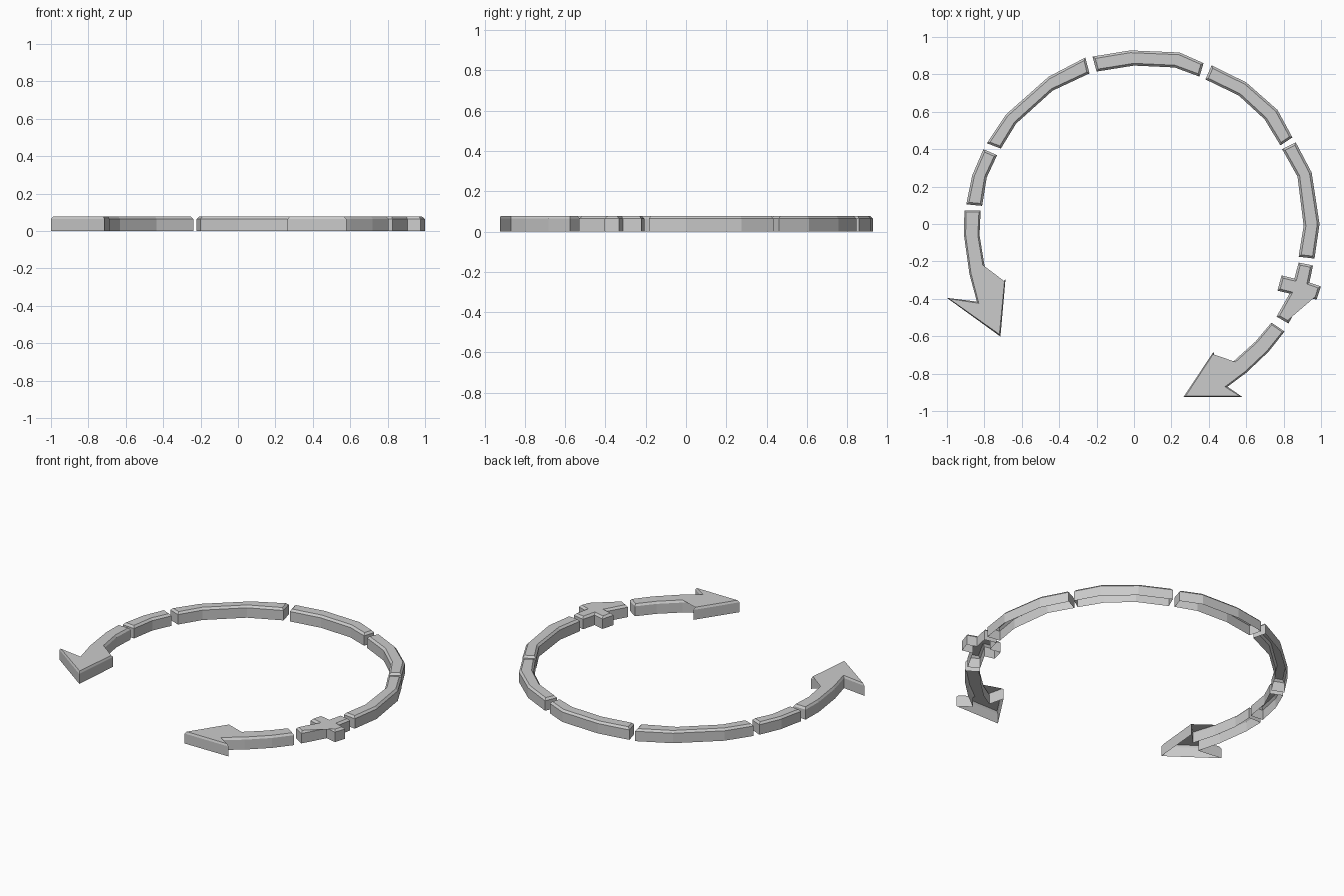
import bpy, bmesh
from mathutils import Vector

WALL, TOP, BEVEL = 0.064, 0.077, 0.012


def inset(points, distance):
    """Offset a counter-clockwise outline inwards, with clamped mitres."""
    result = []
    for i, p in enumerate(points):
        a = (p - points[i - 1]).normalized()
        b = (points[(i + 1) % len(points)] - p).normalized()
        na, nb = Vector((-a.y, a.x)), Vector((-b.y, b.x))
        n = (na + nb).normalized()
        result.append(p + n * min(distance / max(n.dot(na), 0.1), distance * 1.5))
    return result


def open_shell(name, outline, bevel=BEVEL):
    """Hollow-bottomed plate with a chamfered top edge."""
    pts = [Vector(p) for p in outline]
    area = sum(pts[i - 1].cross(pts[i]) for i in range(len(pts)))
    if area < 0:
        pts.reverse()
    bm = bmesh.new()
    rings = [[bm.verts.new((p.x, p.y, z)) for p in ring]
             for ring, z in ((pts, 0), (pts, WALL), (inset(pts, bevel), TOP))]
    n = len(pts)
    for low, high in zip(rings, rings[1:]):
        for i in range(n):
            j = (i + 1) % n
            bm.faces.new((low[i], low[j], high[j], high[i]))
    top = bm.faces.new(rings[-1])
    bmesh.ops.triangulate(bm, faces=[top])
    mesh = bpy.data.meshes.new(name)
    bm.to_mesh(mesh)
    bm.free()
    obj = bpy.data.objects.new(name, mesh)
    bpy.context.collection.objects.link(obj)


def arc_bar(name, outer, inner):
    open_shell(name, outer + inner[::-1])


# curved bars of the ring
arc_bar("left_short_bar",
        [(-0.805, 0.40), (-0.865, 0.26), (-0.897, 0.105)],
        [(-0.732, 0.368), (-0.787, 0.25), (-0.812, 0.097)])
arc_bar("upper_left_bar",
        [(-0.787, 0.432), (-0.685, 0.585), (-0.457, 0.787), (-0.26, 0.89)],
        [(-0.712, 0.403), (-0.63, 0.537), (-0.435, 0.713), (-0.238, 0.805)])
arc_bar("top_bar",
        [(-0.222, 0.895), (-0.02, 0.928), (0.243, 0.917), (0.372, 0.86)],
        [(-0.2, 0.815), (0.0, 0.847), (0.217, 0.837), (0.35, 0.788)])
arc_bar("upper_right_bar",
        [(0.415, 0.848), (0.60, 0.757), (0.767, 0.61), (0.847, 0.463)],
        [(0.382, 0.773), (0.56, 0.687), (0.698, 0.56), (0.783, 0.42)])
arc_bar("right_bar",
        [(0.865, 0.436), (0.95, 0.275), (0.992, 0.0), (0.965, -0.185)],
        [(0.792, 0.40), (0.874, 0.254), (0.907, -0.01), (0.88, -0.175)])

# small cross-shaped piece
open_shell("cross_piece", [
    (0.88, -0.206), (0.957, -0.222), (0.938, -0.313), (0.999, -0.334),
    (0.976, -0.404), (0.906, -0.388), (0.826, -0.532), (0.762, -0.495),
    (0.832, -0.372), (0.767, -0.356), (0.789, -0.275), (0.858, -0.292)])

# arrows at the two ends
open_shell("right_arrow", [
    (0.735, -0.527), (0.805, -0.575), (0.72, -0.682), (0.602, -0.794),
    (0.50, -0.87), (0.58, -0.925), (0.265, -0.925), (0.425, -0.683),
    (0.45, -0.783), (0.537, -0.73), (0.65, -0.628)], 0.009)
open_shell("left_arrow", [
    (-0.907, 0.072), (-0.82, 0.072), (-0.826, -0.06), (-0.80, -0.217),
    (-0.757, -0.366), (-0.687, -0.294), (-0.714, -0.602), (-1.0, -0.395),
    (-0.84, -0.415), (-0.88, -0.267), (-0.909, -0.06)], 0.009)
